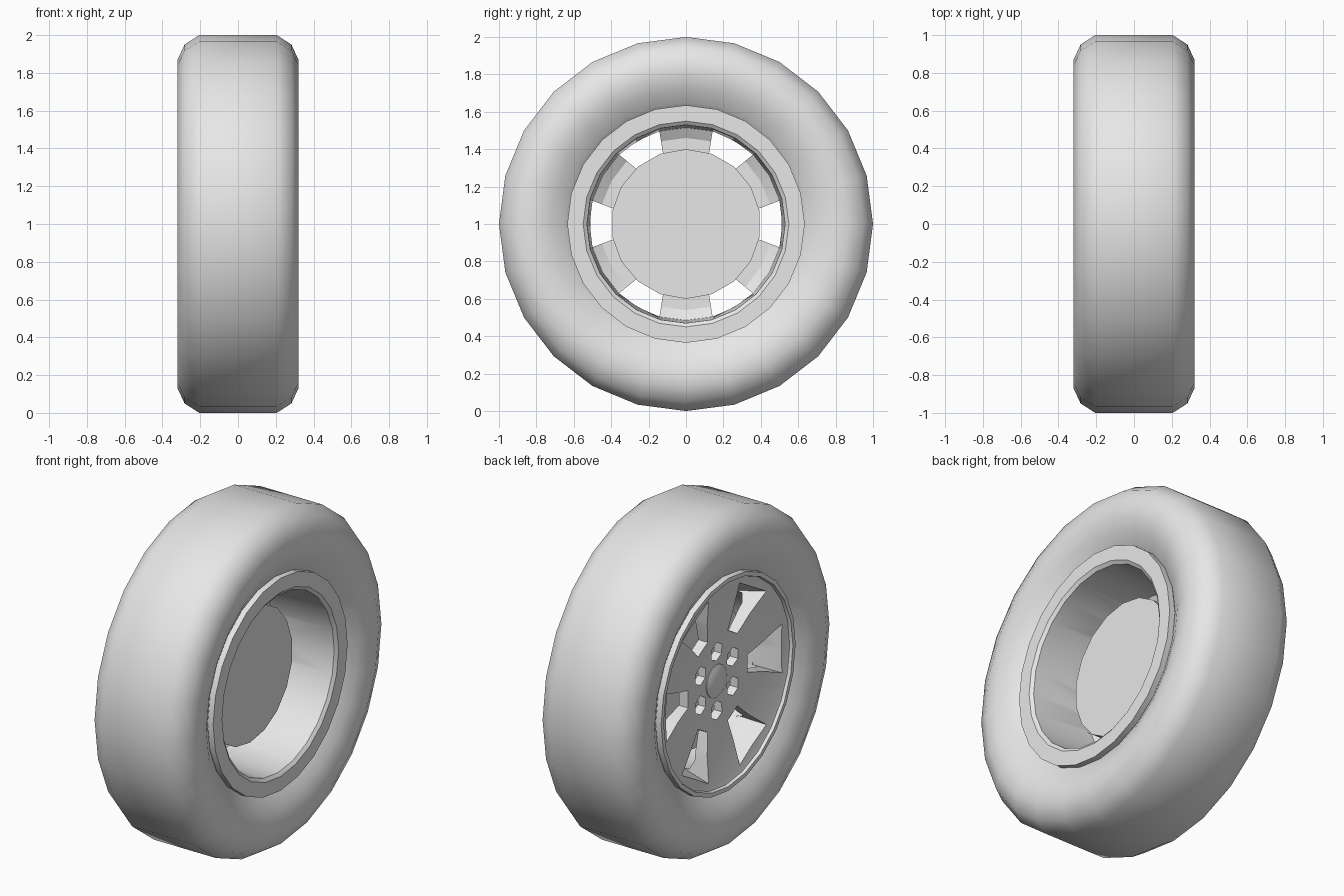
import bpy, bmesh, math

if "Cube" in bpy.data.objects:
    bpy.data.objects.remove(bpy.data.objects["Cube"])

SIDES = 24
grey = bpy.data.materials.new("light_grey")
grey.diffuse_color = (0.8, 0.8, 0.8, 1)
grey.use_nodes = True
grey.node_tree.nodes["Principled BSDF"].inputs["Base Color"].default_value = grey.diffuse_color


def finish(name, bm):
    bmesh.ops.remove_doubles(bm, verts=bm.verts, dist=1e-5)
    bmesh.ops.recalc_face_normals(bm, faces=bm.faces)
    me = bpy.data.meshes.new(name)
    bm.to_mesh(me)
    bm.free()
    me.materials.append(grey)
    ob = bpy.data.objects.new(name, me)
    bpy.context.collection.objects.link(ob)
    return ob


def lathe(name, profile, closed=False, sides=SIDES):
    """Revolve (x, radius) points about the axle, an x-parallel line at z = 1."""
    bm = bmesh.new()
    rings = []
    for i in range(sides):
        a = 2 * math.pi * i / sides
        rings.append([bm.verts.new((x, r * math.sin(a), 1 + r * math.cos(a)))
                      for x, r in profile])
    n = len(profile)
    for i in range(sides):
        p, q = rings[i], rings[(i + 1) % sides]
        for j in range(n if closed else n - 1):
            k = (j + 1) % n
            if profile[j][1] == 0 and profile[k][1] == 0:
                continue
            bm.faces.new((p[j], p[k], q[k], q[j]))
    return finish(name, bm)


def smooth(ob, angle):
    bpy.ops.object.select_all(action='DESELECT')
    ob.select_set(True)
    bpy.context.view_layer.objects.active = ob
    bpy.ops.object.shade_smooth_by_angle(angle=math.radians(angle))


def prism(bm, front, back, x0, x1, a):
    """Prism along x between two (radial, sideways) outlines, turned by a."""
    def loop(pts, x):
        return [bm.verts.new((x, r * math.sin(a) + w * math.cos(a),
                              1 + r * math.cos(a) - w * math.sin(a))) for r, w in pts]
    f, b = loop(front, x0), loop(back, x1)
    bm.faces.new(f)
    bm.faces.new(b[::-1])
    for i in range(len(f)):
        j = (i + 1) % len(f)
        bm.faces.new((f[i], b[i], b[j], f[j]))


# Tyre: rounded shoulders, sidewalls curving in to the bead
half = [(0.21, 0.59), (0.255, 0.65), (0.295, 0.72), (0.318, 0.79),
        (0.32, 0.87), (0.283, 0.95), (0.205, 1.0)]
tyre = lathe("tyre", half + [(-x, r) for x, r in reversed(half)], closed=True)
smooth(tyre, 60)

# Rim: dished outer face, flanges and open inner barrel
rim = lathe("rim", [(-0.2, 0), (-0.2, 0.12), (-0.205, 0.25), (-0.228, 0.42), (-0.255, 0.58),
                    (-0.262, 0.605), (-0.28, 0.61), (-0.28, 0.635), (-0.22, 0.635),
                    (-0.2, 0.57), (0.2, 0.57), (0.22, 0.635), (0.28, 0.635),
                    (0.28, 0.55), (0.265, 0.53), (-0.12, 0.515), (-0.15, 0.46), (-0.15, 0)])

# Cutters: six tapered windows and six hexagonal bolt holes
bm = bmesh.new()
w_front = [(0.275, -0.055), (0.40, -0.09), (0.565, -0.155),
           (0.565, 0.155), (0.40, 0.09), (0.275, 0.055)]
w_back = [(0.285, -0.05), (0.40, -0.085), (0.503, -0.125),
          (0.503, 0.125), (0.40, 0.085), (0.285, 0.05)]
for i in range(6):
    a = math.radians(60 * i)
    prism(bm, w_front, w_back, -0.33, -0.09, a + math.radians(30))
    hexagon = [(0.175 + 0.056 * math.cos(k * math.pi / 3), 0.056 * math.sin(k * math.pi / 3))
               for k in range(6)]
    prism(bm, hexagon, hexagon, -0.33, -0.1, a)
cutter = finish("cutter", bm)
cutter.hide_render = True
mod = rim.modifiers.new("openings", 'BOOLEAN')
mod.operation = 'DIFFERENCE'
mod.solver = 'EXACT'
mod.object = cutter
bpy.context.view_layer.objects.active = rim
bpy.ops.object.modifier_apply(modifier=mod.name)
bpy.data.objects.remove(cutter)
smooth(rim, 25)

# Brake drum behind the spokes
drum = lathe("brake_drum", [(-0.13, 0), (-0.13, 0.4), (0.08, 0.4), (0.08, 0)], sides=18)
smooth(drum, 30)

# Domed centre cap
cap = lathe("centre_cap", [(-0.19, 0), (-0.19, 0.097), (-0.205, 0.097), (-0.213, 0.075),
                           (-0.219, 0.04), (-0.221, 0)])
smooth(cap, 35)
